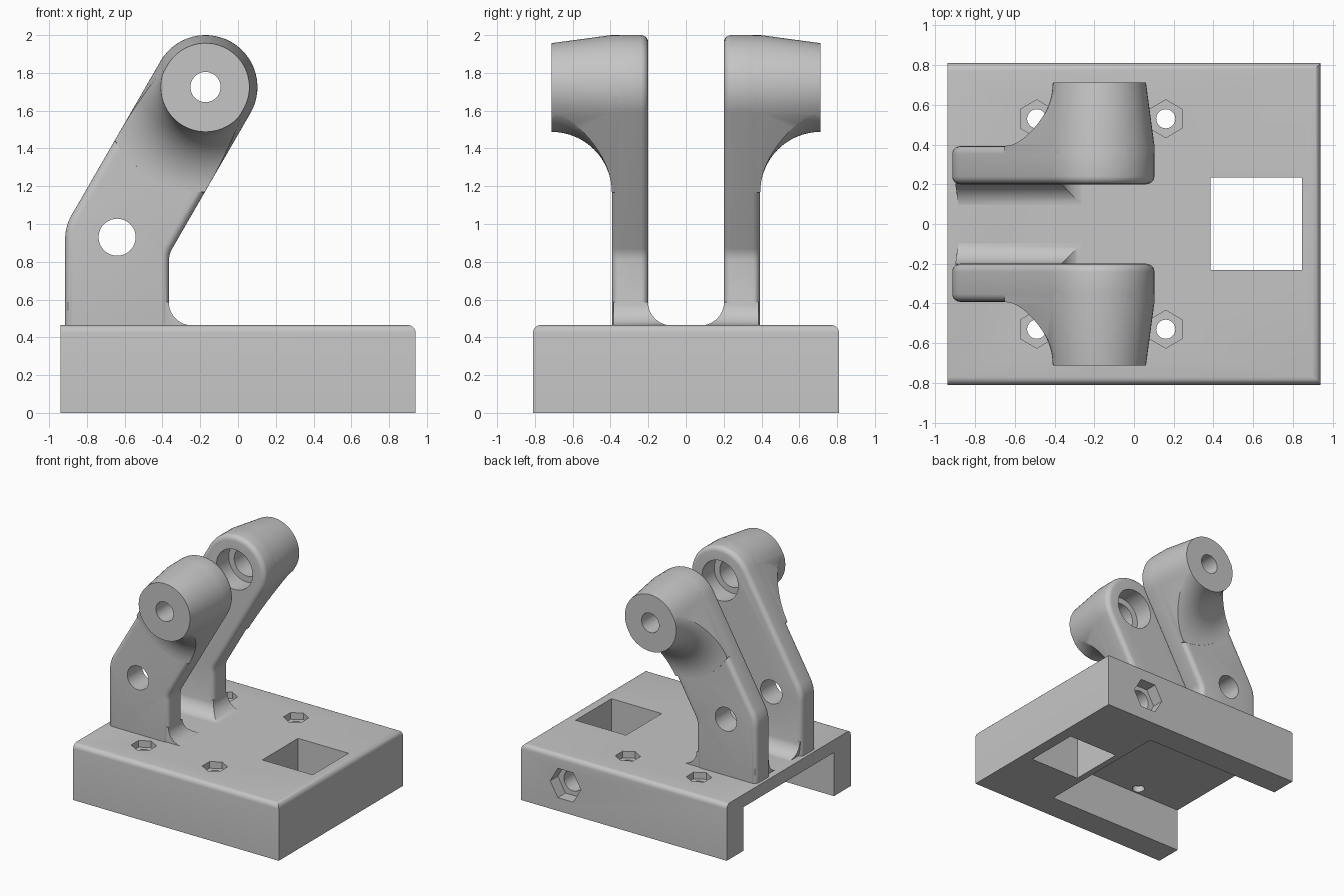
import bpy, bmesh
from math import sin, cos, tan, pi, radians
from mathutils import Vector

if "Cube" in bpy.data.objects:
    bpy.data.objects.remove(bpy.data.objects["Cube"])

grey = bpy.data.materials.new("plain_grey")
grey.use_nodes = True
COLOUR = (0.56, 0.56, 0.56, 1)
grey.diffuse_color = COLOUR
grey.node_tree.nodes["Principled BSDF"].inputs["Base Color"].default_value = COLOUR


def loft(name, rings, bevel=0.0, bevel_rule=None):
    """Skin a stack of matching 3D rings and cap both ends."""
    bm = bmesh.new()
    loops = [[bm.verts.new(p) for p in ring] for ring in rings]
    n = len(loops[0])
    for low, high in zip(loops, loops[1:]):
        for i in range(n):
            j = (i + 1) % n
            bm.faces.new((low[i], low[j], high[j], high[i]))
    bm.faces.new(loops[0])
    bm.faces.new(loops[-1])
    bmesh.ops.recalc_face_normals(bm, faces=bm.faces[:])
    if bevel:
        edges = [e for e in bm.edges if bevel_rule(*(v.co for v in e.verts))]
        bmesh.ops.bevel(bm, geom=edges, offset=bevel, segments=5,
                        profile=0.5, affect='EDGES', clamp_overlap=False)
    mesh = bpy.data.meshes.new(name)
    bm.to_mesh(mesh)
    bm.free()
    mesh.materials.append(grey)
    obj = bpy.data.objects.new(name, mesh)
    bpy.context.collection.objects.link(obj)
    return obj


def along_y(points, y):
    return [(a, y, b) for a, b in points]


def along_z(points, z):
    return [(a, b, z) for a, b in points]


def arc(centre, r, start, end, steps=28):
    angles = [radians(start + (end - start) * i / steps) for i in range(steps + 1)]
    return [(centre[0] + r * cos(a), centre[1] + r * sin(a)) for a in angles]


def ngon(centre, r, sides=48, turn=0):
    return arc(centre, r, turn, turn + 360, sides)[:-1]


def rect(x0, x1, y0, y1):
    return [(x0, y0), (x1, y0), (x1, y1), (x0, y1)]


def prism(name, points, place, start, end):
    return loft(name, [place(points, start), place(points, end)])


def apply(obj, mod):
    bpy.context.view_layer.objects.active = obj
    bpy.ops.object.modifier_apply(modifier=mod.name)


def combine(obj, tool, operation):
    mod = obj.modifiers.new("combine", 'BOOLEAN')
    mod.operation, mod.solver, mod.object = operation, 'EXACT', tool
    apply(obj, mod)
    bpy.data.objects.remove(tool)


def smooth(obj):
    bpy.ops.object.select_all(action='DESELECT')
    obj.select_set(True)
    bpy.context.view_layer.objects.active = obj
    bpy.ops.object.shade_smooth_by_angle(angle=radians(28))


def round_corner(before, corner, after, r, steps=8):
    """Arc points replacing a polygon corner."""
    p = Vector(corner)
    u, v = (Vector(before) - p).normalized(), (Vector(after) - p).normalized()
    half = u.angle(v) / 2
    centre = p + (u + v).normalized() * r / sin(half)
    a, b = p + u * r / tan(half) - centre, p + v * r / tan(half) - centre
    return [tuple(centre + a.lerp(b, i / steps).normalized() * r) for i in range(steps + 1)]


# Base block: top edges rounded except at the open end
TOP, PLATE = 0.465, 0.36
outline = rect(-0.94, 0.94, -0.81, 0.81)


def top_rim(a, b):
    return min(a.z, b.z) > 0.1 and max(a.x, b.x) > 0


base = loft("base_block", [along_z(outline, 0), along_z(outline, TOP)], 0.04, top_rim)
combine(base, prism("channel", rect(-1.1, 0.33, -0.59, 0.59), along_z, -0.1, PLATE), 'DIFFERENCE')
combine(base, prism("window", rect(0.385, 0.845, -0.232, 0.235), along_z, -0.1, 1), 'DIFFERENCE')

# Nut pockets and bolt holes in the plate
for x in (-0.49, 0.16):
    for y in (-0.53, 0.53):
        combine(base, prism("nut", ngon((x, y), 0.095, 6, 90), along_z, 0.41, 1), 'DIFFERENCE')
        combine(base, prism("bolt", ngon((x, y), 0.048), along_z, 0.2, 1), 'DIFFERENCE')

# Side nut pocket with a blind bolt hole
SIDE = (0.535, 0.23)
combine(base, prism("side_nut", ngon(SIDE, 0.14, 6), along_y, 0.71, 1), 'DIFFERENCE')
combine(base, prism("side_bolt", ngon(SIDE, 0.085), along_y, 0.4, 1), 'DIFFERENCE')
smooth(base)

# Arm: bent plate with a round head
HEAD, R = (-0.172, 1.725), 0.275
INNER, OUTER = 0.2, 0.392
LEFT, RIGHT = -0.915, -0.365
lean = radians(60)
cap = arc(HEAD, R, -30, 150)
knee = (RIGHT, cap[0][1] + (RIGHT - cap[0][0]) * tan(lean))
shoulder = (LEFT, cap[-1][1] + (LEFT - cap[-1][0]) * tan(lean))
foot_r, foot_l = (RIGHT, 0.38), (LEFT, 0.38)
profile = ([foot_l, foot_r] + round_corner(foot_r, knee, cap[0], 0.12) + cap
           + round_corner(cap[-1], shoulder, foot_l, 0.25))
arm = loft("arms", [along_y(profile, INNER), along_y(profile, OUTER)], 0.04,
           lambda a, b: abs(a.y - b.y) < 0.001)

# Boss: flared turning trimmed by a tapering stadium
FLARE, TIP = 0.32, 0.713


def stadium(r):
    tail = (HEAD[0] - 0.62 * cos(lean), HEAD[1] - 0.62 * sin(lean))
    return arc(HEAD, r, -30, 150) + arc(tail, r, 150, 330)


boss = loft("boss", [along_y(stadium(r), y) for y, r in
                     ((0.25, R - 0.0005), (0.4, R - 0.0005), (0.76, 0.226))])
rings = [along_y(ngon(HEAD, 0.56, 96), 0.31)]
for i in range(17):
    t = i / 16 * pi / 2
    rings.append(along_y(ngon(HEAD, 0.557 - FLARE * sin(t), 96), TIP - FLARE * cos(t)))
combine(boss, loft("flare", rings), 'INTERSECT')
combine(arm, boss, 'UNION')

# Curved fillet at the foot, on the inner and right sides
FILLET, rings = 0.125, []
for i in range(11):
    t = i / 10 * pi / 2
    out = FILLET * (1 - sin(t))
    rings.append(along_z(rect(-0.9 + out * 0.15, RIGHT - 0.002 + out, INNER + 0.002 - out, 0.385),
                         TOP - 0.002 + FILLET * (1 - cos(t))))
combine(arm, loft("foot", rings), 'UNION')

# Cross hole, and the stepped bore through the head
for centre, r, start, end in (((-0.64, 0.93), 0.098, 0, 1), (HEAD, 0.165, 0, 0.36),
                              (HEAD, 0.115, 0.3, 0.52), (HEAD, 0.08, 0.4, 1)):
    combine(arm, prism("bore", ngon(centre, r), along_y, start, end), 'DIFFERENCE')

mirror = arm.modifiers.new("mirror", 'MIRROR')
mirror.use_axis = (False, True, False)
mirror.use_mirror_merge = False
apply(arm, mirror)
smooth(arm)
